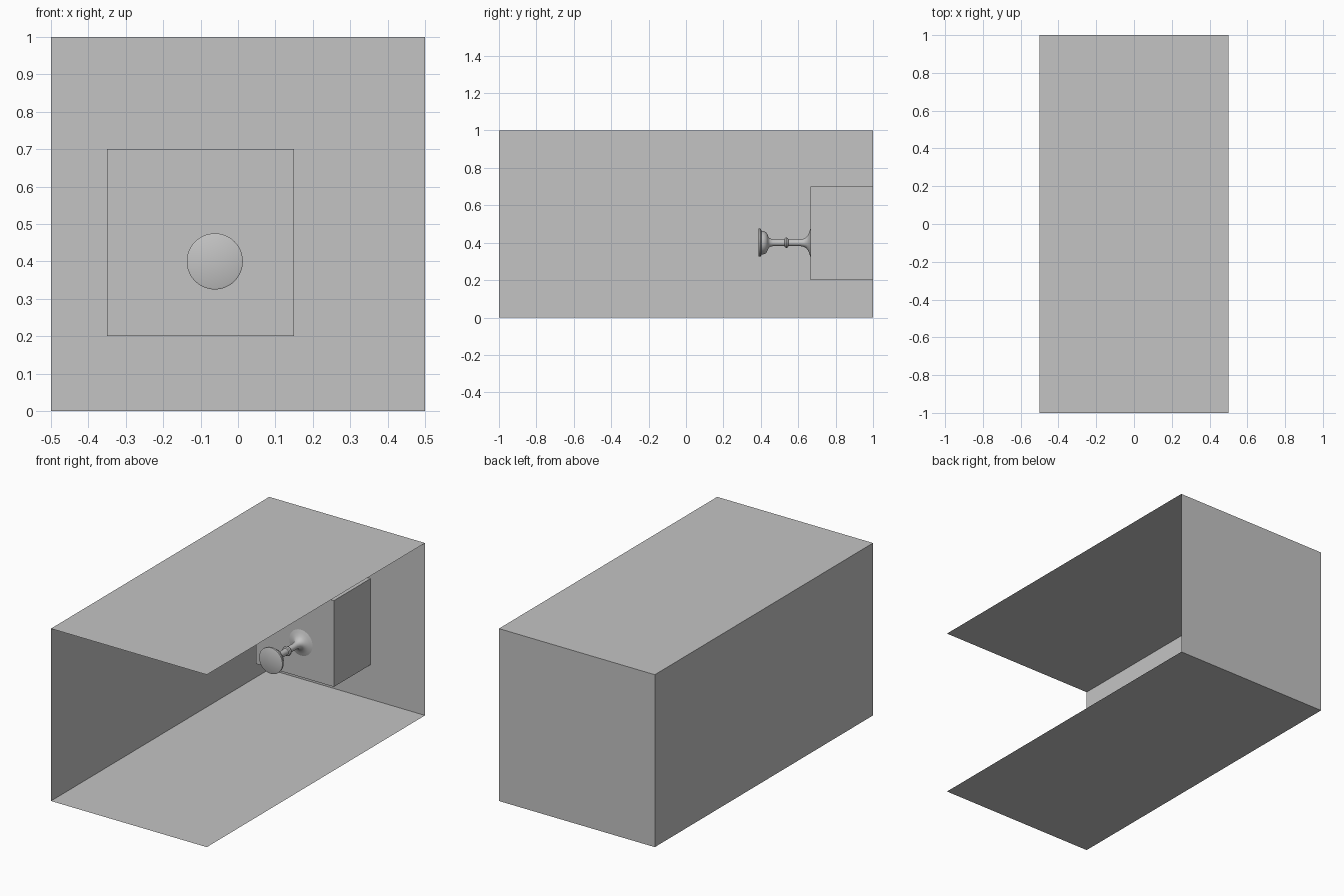
import bpy
import bmesh
from math import pi, radians
from mathutils import Matrix, Vector

default = bpy.data.objects.get("Cube")
if default:
    bpy.data.objects.remove(default, do_unlink=True)

grey = bpy.data.materials.new("plain_grey")
grey.use_nodes = True
colour = (0.55, 0.55, 0.55, 1)
grey.diffuse_color = colour
grey.node_tree.nodes["Principled BSDF"].inputs["Base Color"].default_value = colour


def finish(name, bm):
    mesh = bpy.data.meshes.new(name)
    bm.to_mesh(mesh)
    bm.free()
    mesh.materials.append(grey)
    obj = bpy.data.objects.new(name, mesh)
    bpy.context.collection.objects.link(obj)
    return obj


def open_box(name, low, high, open_sides):
    """Thin box with the faces that point in the given directions left out."""
    low, high = Vector(low), Vector(high)
    bm = bmesh.new()
    bmesh.ops.create_cube(bm, size=1)
    gone = [f for f in bm.faces
            if any(f.normal.dot(Vector(d)) > 0.9 for d in open_sides)]
    bmesh.ops.delete(bm, geom=gone, context='FACES')
    size = high - low
    bmesh.ops.scale(bm, vec=size, verts=bm.verts)
    bmesh.ops.translate(bm, vec=(low + high) / 2, verts=bm.verts)
    return finish(name, bm)


def lathe(name, profile, centre_x, centre_z, steps=48):
    """Turn (radius, y) points about an axis that runs along y."""
    bm = bmesh.new()
    verts = [bm.verts.new((r, y, 0)) for r, y in profile]
    edges = [bm.edges.new(pair) for pair in zip(verts, verts[1:])]
    bmesh.ops.spin(bm, geom=verts + edges, cent=(0, 0, 0), axis=(0, 1, 0),
                   angle=2 * pi, steps=steps)
    bmesh.ops.remove_doubles(bm, verts=bm.verts, dist=0.0002)
    bmesh.ops.recalc_face_normals(bm, faces=bm.faces)
    bmesh.ops.transform(bm, matrix=Matrix.Translation((centre_x, 0, centre_z)),
                        verts=bm.verts)
    obj = finish(name, bm)
    bpy.ops.object.select_all(action='DESELECT')
    obj.select_set(True)
    bpy.context.view_layer.objects.active = obj
    bpy.ops.object.shade_smooth_by_angle(angle=radians(35))
    return obj


# Room shell: floor, ceiling, side wall and back wall
open_box("room_shell", (-0.5, -1, 0), (0.5, 1, 1), [(0, -1, 0), (1, 0, 0)])

# Block standing out from the back wall
open_box("wall_block", (-0.35, 0.665, 0.2), (0.15, 1, 0.7), [(0, 1, 0)])

# Turned knob: face disc, cup, stem with a bead, flared foot
knob = [(0, 0.387), (0.071, 0.387), (0.075, 0.389), (0.075, 0.399),
        (0.071, 0.402), (0.064, 0.403), (0.062, 0.415), (0.056, 0.428),
        (0.043, 0.436), (0.03, 0.441), (0.022, 0.45), (0.018, 0.465),
        (0.018, 0.526), (0.025, 0.529), (0.028, 0.537), (0.025, 0.545),
        (0.018, 0.548), (0.018, 0.61), (0.021, 0.628), (0.028, 0.642),
        (0.042, 0.653), (0.06, 0.66), (0.075, 0.665)]
lathe("door_knob", knob, -0.062, 0.4)
